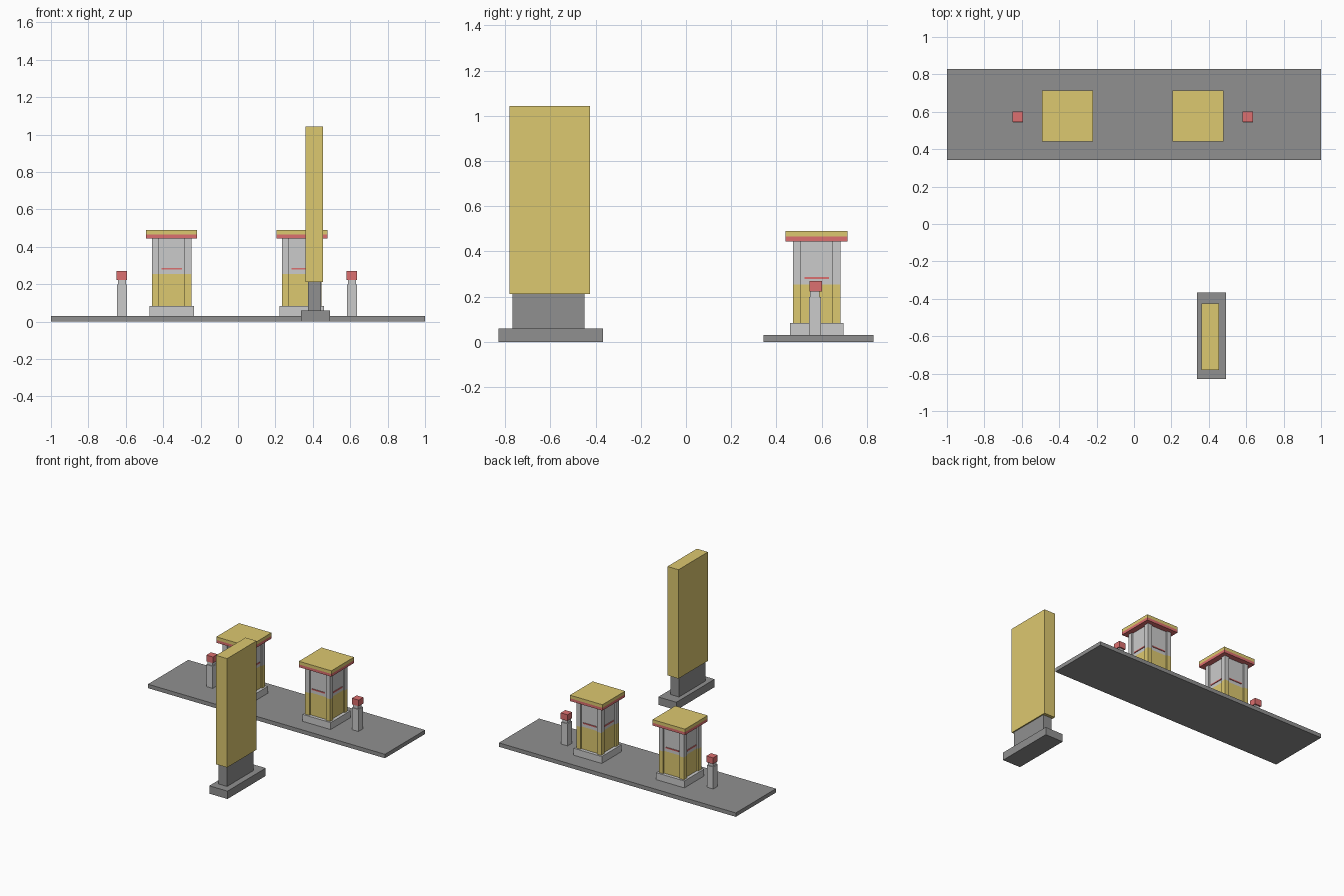
import bpy

if "Cube" in bpy.data.objects:
    bpy.data.objects.remove(bpy.data.objects["Cube"])


def material(name, color):
    m = bpy.data.materials.new(name)
    m.diffuse_color = color
    m.use_nodes = True
    m.node_tree.nodes["Principled BSDF"].inputs["Base Color"].default_value = m.diffuse_color
    return m


YELLOW = material("yellow", (0.72, 0.58, 0.16, 1))
RED = material("red", (0.72, 0.16, 0.16, 1))
DARK = material("dark_grey", (0.28, 0.28, 0.28, 1))


def box(name, x, y, z, mat=None):
    """Box spanning the (min, max) pairs x, y, z."""
    spans = (x, y, z)
    bpy.ops.mesh.primitive_cube_add(size=1, location=[(a + b) / 2 for a, b in spans])
    ob = bpy.context.object
    ob.name = name
    ob.scale = [b - a for a, b in spans]
    bpy.ops.object.transform_apply(location=False, rotation=False, scale=True)
    if mat:
        ob.data.materials.append(mat)
    return ob


def block(name, cx, cy, half, z, mat=None):
    """Square block centred on cx, cy."""
    return box(name, (cx - half, cx + half), (cy - half, cy + half), z, mat)


ROW_Y = 0.578

# Pavement island
box("island_slab", (-1, 1), (0.343, 0.828), (0, 0.03), DARK)

# Two booths: plinth, recessed core, corner pillars, trim bars, roof
for side, cx in (("left", -0.355), ("right", 0.342)):
    cy = ROW_Y
    block(side + "_booth_plinth", cx, cy, 0.119, (0.03, 0.083))
    for level, z, mat in (("lower", (0.083, 0.253), YELLOW), ("upper", (0.253, 0.445), None)):
        block(f"{side}_booth_{level}_wall", cx, cy, 0.094, z, mat)
        for sx in (-1, 1):
            for sy in (-1, 1):
                block(f"{side}_booth_{level}_pillar", cx + sx * 0.0875, cy + sy * 0.0875, 0.018, z, mat)
    box(side + "_booth_trim_y", (cx - 0.055, cx + 0.055), (cy - 0.099, cy + 0.099), (0.278, 0.287), RED)
    box(side + "_booth_trim_x", (cx - 0.099, cx + 0.099), (cy - 0.055, cy + 0.055), (0.278, 0.287), RED)
    block(side + "_booth_roof_band", cx, cy, 0.137, (0.445, 0.466), RED)
    block(side + "_booth_roof", cx, cy, 0.137, (0.466, 0.49), YELLOW)

# Two bollards with red heads
for side, cx in (("left", -0.621), ("right", 0.609)):
    cy = ROW_Y - 0.008 if side == "right" else ROW_Y
    block(side + "_bollard_post", cx, ROW_Y - 0.008, 0.027, (0.03, 0.198))
    block(side + "_bollard_neck", cx, ROW_Y - 0.008, 0.021, (0.198, 0.222))
    block(side + "_bollard_head", cx, ROW_Y - 0.005, 0.028, (0.222, 0.269), RED)

# Sign stand with tall panel
box("sign_base", (0.338, 0.491), (-0.828, -0.367), (0, 0.06), DARK)
box("sign_neck", (0.373, 0.445), (-0.767, -0.448), (0.06, 0.212), DARK)
box("sign_panel", (0.361, 0.454), (-0.78, -0.425), (0.212, 1.043), YELLOW)
